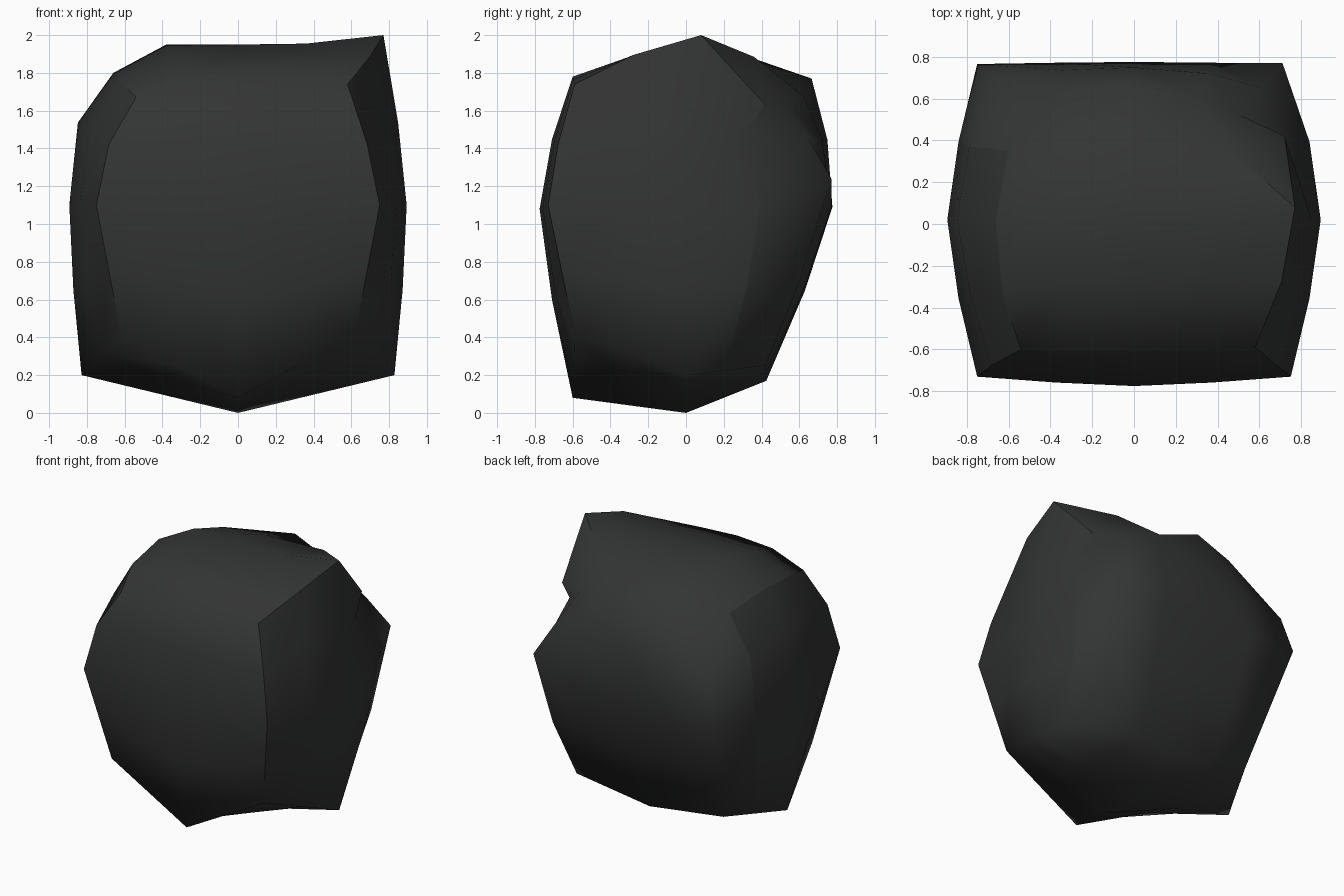
import bpy, bmesh
from mathutils import Vector
from itertools import product

if "Cube" in bpy.data.objects:
    bpy.data.objects.remove(bpy.data.objects["Cube"])

# Control lattice, right half mirrored: (side, front/back, low/high) -> position
ctrl = {
    (0, 0, -1): (0, 0, 0), (0, -1, -1): (0, -.6, .08), (0, 1, -1): (0, .425, .17),
    (0, -1, 0): (0, -.775, 1.08), (0, 1, 0): (0, .775, 1.09),
    (0, 0, 1): (0, .02, 1.95), (0, -1, 1): (0, -.6, 1.78), (0, 1, 1): (0, .665, 1.77),
    (1, 0, -1): (.828, 0, .2), (1, -1, -1): (.62, -.59, .42), (1, 1, -1): (.6, .42, .25),
    (1, 0, 0): (.893, .02, 1.1), (1, -1, 0): (.75, -.73, 1.1), (1, 1, 0): (.75, .765, 1.1),
    (1, 0, 1): (.78, .03, 1.97), (1, -1, 1): (.58, -.59, 1.74), (1, 1, 1): (.58, .6, 1.55),
}
for (i, j, k), (x, y, z) in list(ctrl.items()):
    ctrl[(-i, j, k)] = (-x, y, z)

# Chipped or pulled-out points on the stone's edges (grid steps -2..2)
chips = {
    # worn left top edge
    (-2, 0, 2): (-.66, .02, 1.8), (-2, 1, 2): (-.6, .35, 1.73), (-2, -1, 2): (-.63, -.33, 1.76),
    (-2, -2, 2): (-.54, -.6, 1.67), (-1, 0, 2): (-.38, .02, 1.95), (1, 0, 2): (.36, .02, 1.955),
    # flat cut across the back right top corner
    (2, 0, 2): (.77, .08, 2.0), (2, 1, 2): (.72, .42, 1.63), (1, 1, 2): (.45, .36, 1.885),
    (2, 1, 1): (.75, .29, 1.46), (2, 2, 0): (.71, .77, 1.24), (2, 2, 2): (.51, .52, 1.65),
    (2, 2, 1): (.61, .65, 1.45), (1, 2, 2): (.3, .62, 1.68), (1, 2, 1): (.36, .72, 1.45),
}

BULGE = {-2: (1, 0, 0), -1: (.4375, .625, -.0625), 0: (0, 1, 0),
         1: (-.0625, .625, .4375), 2: (0, 0, 1)}
FLAT = {**BULGE, -1: (.5, .5, 0), 1: (0, .5, .5)}


def place(p):
    if p in chips:
        return Vector(chips[p])
    # the underside and the lower vertical edges run straight
    straight = p[2] == -2 or (p[2] < 0 and abs(p[0]) == 2 and abs(p[1]) == 2)
    table = FLAT if straight else BULGE
    out = Vector()
    for c in product((-1, 0, 1), repeat=3):
        w = 1
        for a, b in zip(p, c):
            w *= table[a][b + 1]
        if w:
            out += w * Vector(ctrl[c])
    return out


# Stone: six 4x4 sides sharing one shell of points
bm = bmesh.new()
grid = {p: bm.verts.new(place(p)) for p in product(range(-2, 3), repeat=3)
        if max(map(abs, p)) == 2}
side_faces = set()
for axis, sign in product(range(3), (-2, 2)):
    for u, v in product(range(-2, 2), repeat=2):
        quad = []
        for du, dv in ((0, 0), (1, 0), (1, 1), (0, 1)):
            p = [0, 0, 0]
            p[axis], p[(axis + 1) % 3], p[(axis + 2) % 3] = sign, u + du, v + dv
            quad.append(grid[tuple(p)])
        f = bm.faces.new(quad if sign > 0 else quad[::-1])
        f.smooth = True
        if axis == 0 and u < 1:
            side_faces.add(f)

# Hard shading border around the left and right sides, soft along the bottom
low = {vert for p, vert in grid.items() if p[2] == -2}
for e in bm.edges:
    if sum(f in side_faces for f in e.link_faces) == 1 and not set(e.verts) <= low:
        e.smooth = False

# Crease from the peak across the top, where the corner cut starts
cut = bmesh.ops.connect_verts(bm, verts=[grid[(2, 0, 2)], grid[(1, 1, 2)]])
for e in cut["edges"]:
    e.smooth = False
bmesh.ops.recalc_face_normals(bm, faces=bm.faces[:])

mesh = bpy.data.meshes.new("stone")
bm.to_mesh(mesh)
bm.free()
stone = bpy.data.objects.new("stone", mesh)
bpy.context.collection.objects.link(stone)

dark = bpy.data.materials.new("dark_stone")
dark.diffuse_color = (.033, .034, .034, 1)
dark.use_nodes = True
dark.node_tree.nodes["Principled BSDF"].inputs["Base Color"].default_value = dark.diffuse_color
mesh.materials.append(dark)
